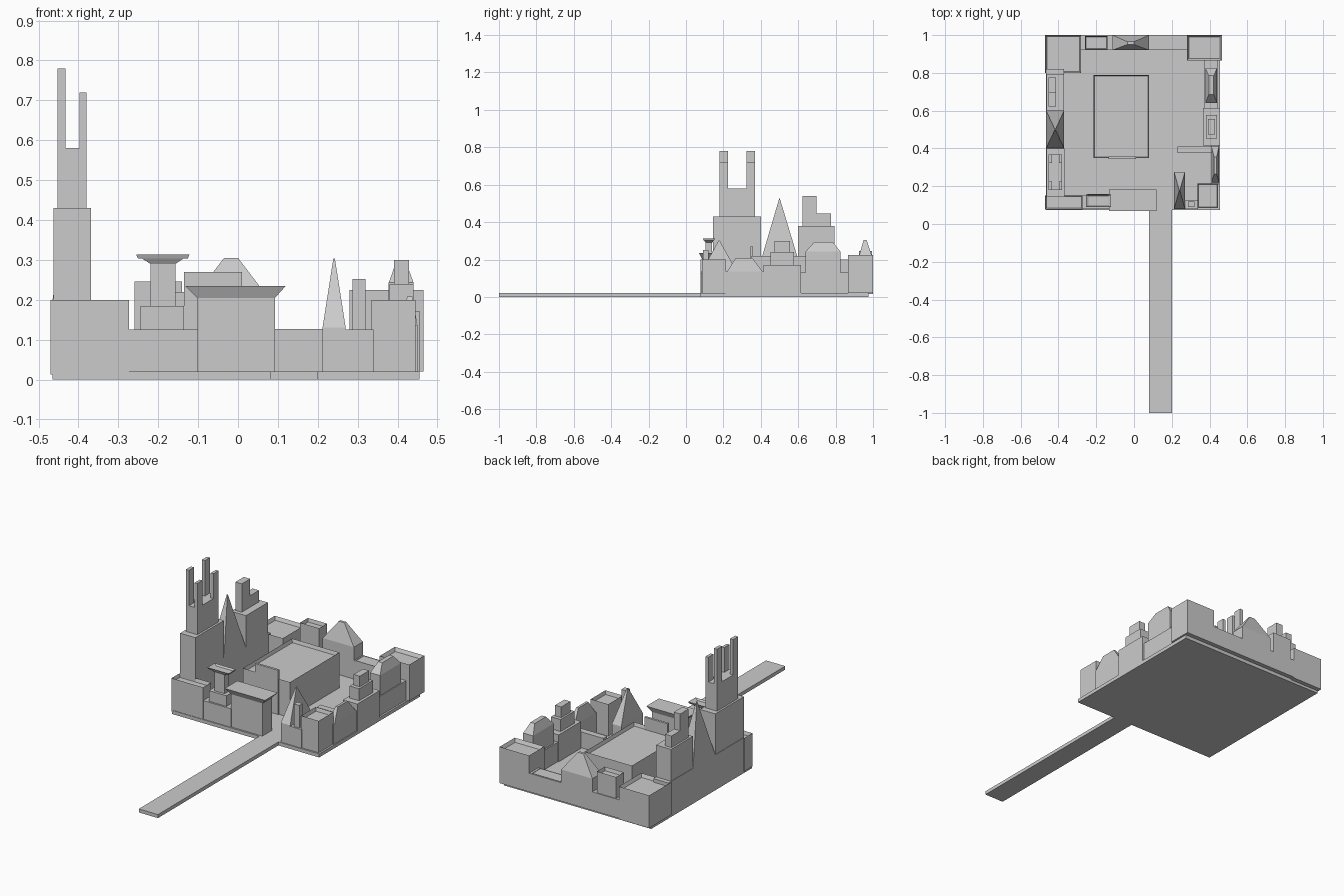
import bpy, bmesh
from mathutils import Vector


def solid(name, x, y, z, top=None, rim=0, depth=0.02):
    """Block over ranges x, y, z; top=(x range, y range) tapers it, rim sinks the roof."""
    tx, ty = top or (x, y)
    bm = bmesh.new()
    rings = []
    for (xs, ys, h) in ((x, y, z[0]), (tx, ty, z[1])):
        rings.append([bm.verts.new((xs[i], ys[j], h)) for i, j in ((0, 0), (1, 0), (1, 1), (0, 1))])
    lo, hi = rings
    bm.faces.new(lo[::-1])
    roof = bm.faces.new(hi)
    for i in range(4):
        k = (i + 1) % 4
        bm.faces.new((lo[i], lo[k], hi[k], hi[i]))
    bm.normal_update()
    if rim:
        bmesh.ops.inset_region(bm, faces=[roof], thickness=rim)
        bmesh.ops.translate(bm, verts=roof.verts, vec=Vector((0, 0, -depth)))
    bmesh.ops.remove_doubles(bm, verts=bm.verts, dist=1e-5)
    me = bpy.data.meshes.new(name)
    bm.to_mesh(me)
    bm.free()
    ob = bpy.data.objects.new(name, me)
    bpy.context.collection.objects.link(ob)
    return ob


def point(x, y, e=0.002):
    """Tiny top rectangle for spires."""
    return ((x - e, x + e), (y - e, y + e))


# Ground slab and approach path
solid("base_slab", (-0.465, 0.455), (0.075, 0.975), (0, 0.02))
solid("approach_path", (0.08, 0.20), (-1.0, 0.08), (0, 0.02))

# Central hall with sunken roof and raised front panel
solid("central_hall", (-0.215, 0.08), (0.35, 0.79), (0.02, 0.22), rim=0.008)
solid("hall_front_panel", (-0.135, 0.01), (0.345, 0.358), (0.02, 0.27))

# Low perimeter walls
solid("front_wall_left", (-0.28, -0.10), (0.08, 0.15), (0.02, 0.125))
solid("front_wall_right", (0.265, 0.34), (0.08, 0.125), (0.02, 0.125))
solid("back_wall", (-0.29, 0.285), (0.92, 1.0), (0.02, 0.125))
solid("back_wall_roof", (0.09, 0.265), (0.92, 0.995), (0.10, 0.127), rim=0.008)
solid("right_wall", (0.37, 0.445), (0.60, 0.87), (0.02, 0.13))
solid("right_wall_front", (0.41, 0.45), (0.21, 0.42), (0.02, 0.135))
solid("left_wall", (-0.465, -0.37), (0.15, 0.82), (0.02, 0.20))
solid("inner_wall", (0.23, 0.415), (0.375, 0.41), (0.02, 0.11))

# Corner blocks with parapets
solid("corner_front_left", (-0.47, -0.273), (0.078, 0.15), (0.012, 0.20), rim=0.008)
solid("corner_front_right", (0.335, 0.445), (0.085, 0.215), (0.02, 0.20), rim=0.008)
solid("corner_back_left", (-0.47, -0.28), (0.80, 1.0), (0.015, 0.20), rim=0.012)
solid("corner_back_right", (0.28, 0.465), (0.865, 1.0), (0.02, 0.225), rim=0.014)

# Gatehouse with flared cap
solid("gatehouse", (-0.103, 0.093), (0.085, 0.17), (0.02, 0.205))
solid("gatehouse_cap", (-0.103, 0.093), (0.085, 0.17), (0.205, 0.235),
      top=((-0.133, 0.12), (0.07, 0.183)))

# Flared lookout on the front wall
solid("lookout_base", (-0.245, -0.135), (0.09, 0.16), (0.125, 0.185))
solid("lookout_tower", (-0.22, -0.157), (0.105, 0.14), (0.185, 0.29))
solid("lookout_cap", (-0.22, -0.157), (0.105, 0.14), (0.29, 0.313),
      top=((-0.255, -0.122), (0.09, 0.155)), rim=0.006, depth=0.01)

# Front right spire and chimney
solid("front_spire_base", (0.212, 0.27), (0.08, 0.275), (0.02, 0.13))
solid("front_spire", (0.212, 0.27), (0.08, 0.275), (0.13, 0.303), top=point(0.241, 0.177))
solid("front_chimney", (0.287, 0.32), (0.09, 0.12), (0.125, 0.252))

# Back wall buildings
solid("back_house", (-0.26, -0.14), (0.925, 0.995), (0.125, 0.246), rim=0.007)
solid("back_pavilion", (-0.115, 0.08), (0.92, 1.0), (0.02, 0.20))
solid("back_pavilion_roof", (-0.115, 0.08), (0.92, 1.0), (0.20, 0.305),
      top=((-0.035, 0.0), (0.95, 0.965)))

# Stepped tower on the right wall
for i, (hx, hy, z0, z1) in enumerate(((0.045, 0.10, 0.02, 0.172),
                                      (0.03, 0.062, 0.172, 0.24),
                                      (0.019, 0.041, 0.24, 0.30))):
    solid(f"stepped_tower_{i + 1}", (0.41 - hx, 0.41 + hx), (0.515 - hy, 0.515 + hy), (z0, z1))

# Hipped houses on the right wall
solid("hipped_house", (0.378, 0.44), (0.64, 0.825), (0.13, 0.243))
solid("hipped_house_roof", (0.378, 0.44), (0.64, 0.825), (0.243, 0.293),
      top=((0.396, 0.422), (0.685, 0.785)))
solid("small_hipped_roof", (0.41, 0.45), (0.22, 0.41), (0.135, 0.208),
      top=((0.424, 0.438), (0.265, 0.355)))

# Great tower with four corner pillars
solid("great_tower", (-0.463, -0.368), (0.145, 0.40), (0.02, 0.43))
solid("great_tower_upper", (-0.452, -0.38), (0.18, 0.368), (0.43, 0.58))
for sx, xs, h in (("left", (-0.452, -0.433), 0.78), ("right", (-0.397, -0.38), 0.72)):
    for sy, ys in (("front", (0.18, 0.225)), ("back", (0.323, 0.368))):
        solid(f"pillar_{sy}_{sx}", xs, ys, (0.58, h))

# Left spire
solid("left_spire", (-0.465, -0.37), (0.402, 0.60), (0.20, 0.525), top=point(-0.417, 0.5))

# Rear left tower with two uneven turrets
solid("rear_tower", (-0.463, -0.37), (0.60, 0.795), (0.02, 0.38))
solid("rear_turret_tall", (-0.452, -0.412), (0.622, 0.697), (0.38, 0.54))
solid("rear_turret_short", (-0.452, -0.412), (0.697, 0.775), (0.38, 0.445))
